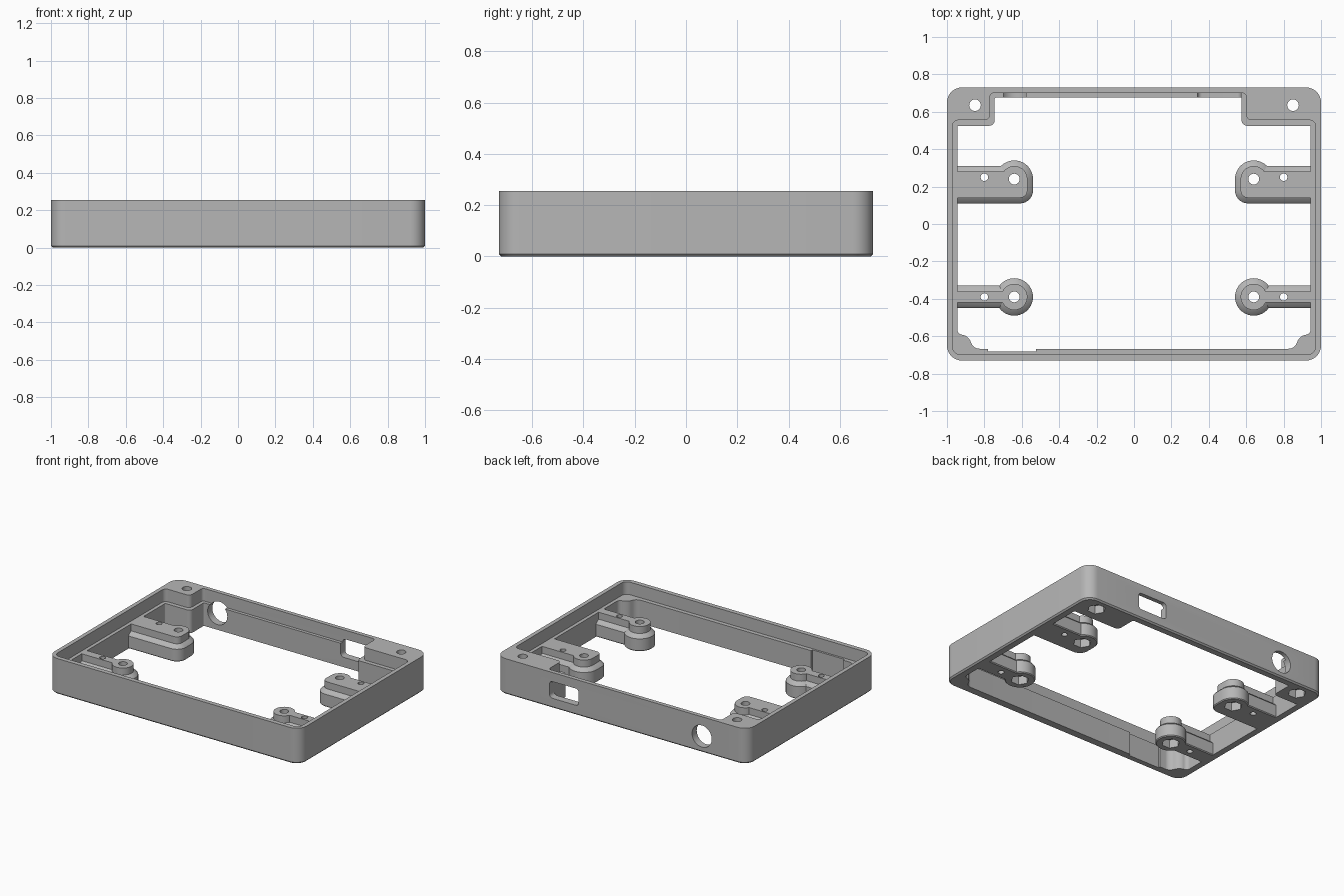
import bpy, bmesh, math

cube = bpy.data.objects.get("Cube")
if cube:
    bpy.data.objects.remove(cube, do_unlink=True)

HEIGHT, LEDGE = 0.255, 0.165

grey = bpy.data.materials.new("plain_grey")
grey.use_nodes = True
colour = (0.47, 0.47, 0.47, 1)
grey.diffuse_color = colour
grey.node_tree.nodes["Principled BSDF"].inputs["Base Color"].default_value = colour


def rounded(corners, steps=8):
    """Outline from (x, y, radius) corners, each turned into an arc."""
    out = []
    for i, (x, y, r) in enumerate(corners):
        if r <= 0:
            out.append((x, y))
            continue
        dirs = []
        for qx, qy, _ in (corners[i - 1], corners[(i + 1) % len(corners)]):
            d = math.hypot(qx - x, qy - y)
            dirs.append(((qx - x) / d, (qy - y) / d))
        (ax, ay), (bx, by) = dirs
        for k in range(steps + 1):
            t = math.pi / 2 * k / steps
            u, v = r * (1 - math.sin(t)), r * (1 - math.cos(t))
            out.append((x + ax * u + bx * v, y + ay * u + by * v))
    return out


def rect(x0, x1, y0, y1, r):
    return rounded([(x0, y0, r), (x1, y0, r), (x1, y1, r), (x0, y1, r)])


def disk(x, y, r, n=40):
    return [(x + r * math.cos(math.tau * k / n), y + r * math.sin(math.tau * k / n))
            for k in range(n)]


def loft(name, rings, flip=1, along_y=False):
    """Solid through (level, outline) rings; along_y stands the outline in x-z."""
    bm = bmesh.new()
    loops = []
    for level, pts in rings:
        loops.append([bm.verts.new((flip * a, level, b) if along_y else (flip * a, b, level))
                      for a, b in pts])
    n = len(loops[0])
    for low, high in zip(loops, loops[1:]):
        for i in range(n):
            j = (i + 1) % n
            bm.faces.new((low[i], low[j], high[j], high[i]))
    bm.faces.new(loops[0][::-1])
    bm.faces.new(loops[-1])
    bmesh.ops.recalc_face_normals(bm, faces=bm.faces)
    mesh = bpy.data.meshes.new(name)
    bm.to_mesh(mesh)
    bm.free()
    mesh.materials.append(grey)
    obj = bpy.data.objects.new(name, mesh)
    bpy.context.collection.objects.link(obj)
    return obj


def combine(target, tool, operation):
    """Apply one boolean and discard the tool."""
    tool.hide_render = True
    mod = target.modifiers.new("combine", 'BOOLEAN')
    mod.object, mod.operation, mod.solver = tool, operation, 'EXACT'
    bpy.context.view_layer.objects.active = target
    bpy.ops.object.modifier_apply(modifier=mod.name)
    bpy.data.objects.remove(tool, do_unlink=True)


# Outer wall block with a small chamfer under it
c = 0.01
frame = loft("enclosure_frame", [
    (0, rect(-1 + c, 1 - c, -0.73 + c, 0.73 - c, 0.07)),
    (c, rect(-1, 1, -0.73, 0.73, 0.08)),
    (HEIGHT, rect(-1, 1, -0.73, 0.73, 0.08))])

# Upper pocket, leaving thin walls and two solid back corners
pocket = rounded([
    (-0.97, -0.697, 0.04), (0.97, -0.697, 0.04), (0.97, 0.555, 0.03), (0.6, 0.555, 0.03),
    (0.6, 0.7, 0.02), (-0.77, 0.7, 0.02), (-0.77, 0.555, 0.03), (-0.97, 0.555, 0.03)])
combine(frame, loft("pocket_cutter", [(LEDGE, pocket), (0.4, pocket)]), 'DIFFERENCE')

# Lower opening with front gussets and a shallow front relief
opening = rounded([
    (-0.945, -0.588, 0.025), (-0.887, -0.597, 0.03), (-0.857, -0.667, 0.03),
    (-0.78, -0.667, 0), (-0.78, -0.682, 0), (-0.525, -0.682, 0), (-0.525, -0.667, 0),
    (0.857, -0.667, 0.03), (0.887, -0.597, 0.03), (0.945, -0.588, 0.025),
    (0.945, 0.525, 0.008), (0.575, 0.525, 0.03), (0.575, 0.677, 0.01),
    (-0.745, 0.677, 0.01), (-0.745, 0.525, 0.03), (-0.945, 0.525, 0.008)])
combine(frame, loft("opening_cutter", [(-0.1, opening), (0.2, opening)]), 'DIFFERENCE')

# Mounting arms: wide flange, soft shoulder, narrower boss
profile = [(0, 0.006), (0.006, 0), (0.09, 0), (0.102, 0.01), (0.115, 0.03), (LEDGE, 0.03)]


def arm_bar(x0, y0, y1, r, flip):
    rings = []
    for z, d in profile:
        rr = max(r - d, 0)
        rings.append((z, rounded([(x0 + d, y0 + d, rr), (0.96, y0 + d, 0),
                                  (0.96, y1 - d, 0), (x0 + d, y1 - d, rr)])))
    return loft("arm_bar", rings, flip)


for side in (1, -1):
    for y, bar in ((0.24, (0.54, 0.11, 0.31, 0.07)), (-0.39, (0.64, -0.45, -0.33, 0))):
        combine(frame, arm_bar(*bar, side), 'UNION')
        boss = loft("boss", [(z, disk(0.64, y, 0.1 - d)) for z, d in profile], side)
        combine(frame, boss, 'UNION')

# Screw holes, nut pockets and pilot holes
for side in (1, -1):
    for x, y, r, nut in ((0.64, 0.24, 0.029, 0.06), (0.64, -0.39, 0.029, 0.06),
                         (0.85, 0.635, 0.031, 0.06), (0.8, 0.25, 0.02, 0),
                         (0.8, -0.39, 0.02, 0)):
        hole = disk(x, y, r, 24)
        combine(frame, loft("hole_cutter", [(-0.1, hole), (0.4, hole)], side), 'DIFFERENCE')
        if nut:
            hexagon = disk(x, y, nut, 6)
            combine(frame, loft("nut_cutter", [(-0.1, hexagon), (0.06, hexagon)], side),
                    'DIFFERENCE')

# Connector openings through the back wall
for port in (disk(-0.637, 0.115, 0.078), rect(0.34, 0.572, 0.07, 0.19, 0.025)):
    combine(frame, loft("port_cutter", [(0.6, port), (0.9, port)], along_y=True), 'DIFFERENCE')

bpy.ops.object.select_all(action='DESELECT')
frame.select_set(True)
bpy.context.view_layer.objects.active = frame
bpy.ops.object.shade_smooth_by_angle(angle=math.radians(30))
